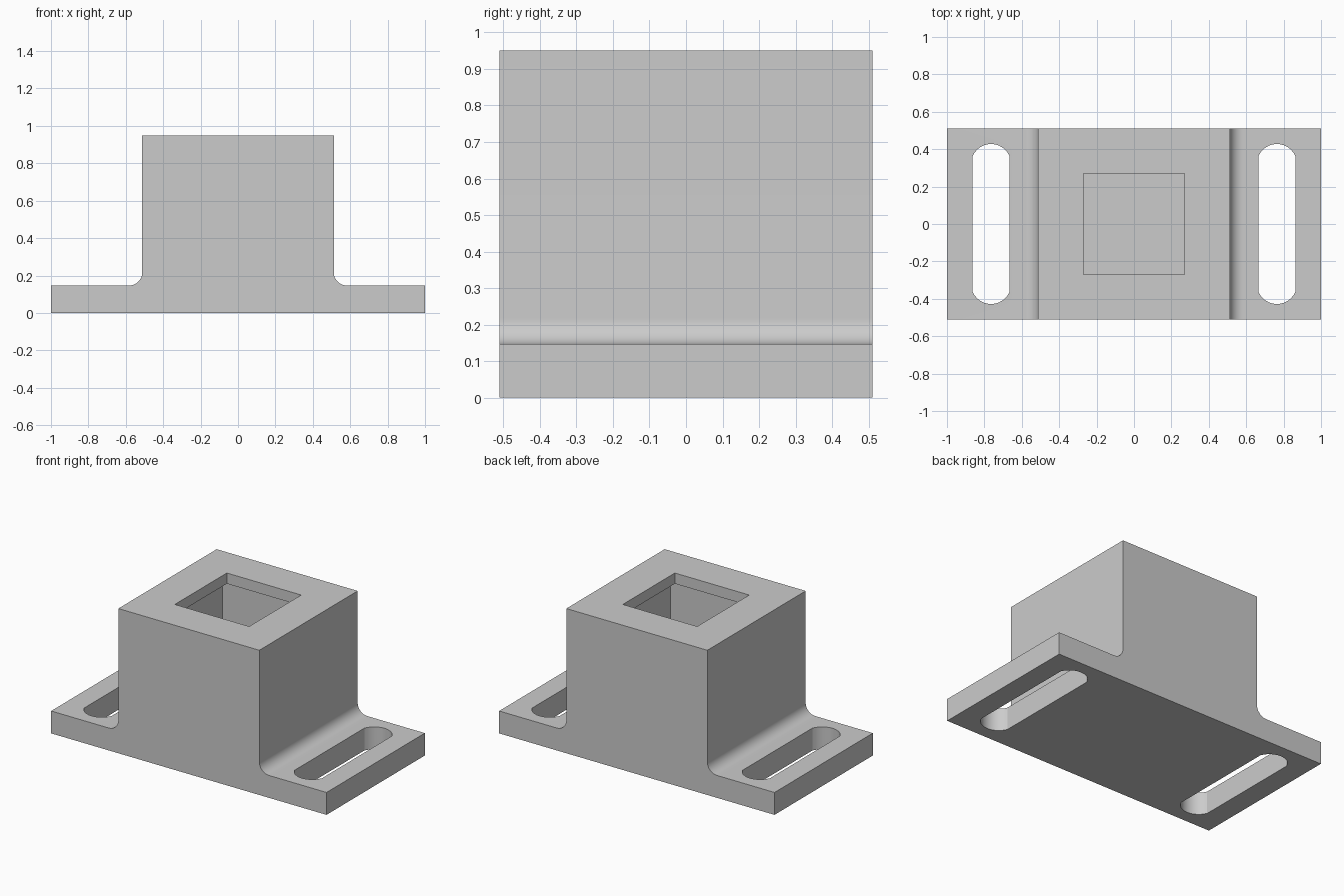
import bpy, bmesh
from math import sin, cos, pi, asin, radians

cube = bpy.data.objects.get("Cube")
if cube:
    bpy.data.objects.remove(cube, do_unlink=True)

DEPTH, BASE, TOP = 0.51, 0.147, 0.95      # half depth, flange height, full height
BLOCK, FILLET = 0.512, 0.07               # block half width, fillet radius
MOUTH, CAVITY, LIP = 0.27, 0.37, 0.07     # half widths of the pocket, lip thickness

grey = bpy.data.materials.new("plain grey")
grey.use_nodes = True
grey.diffuse_color = (0.6, 0.6, 0.6, 1)
grey.node_tree.nodes["Principled BSDF"].inputs["Base Color"].default_value = grey.diffuse_color


def prism(name, points, offset):
    """Extrude a closed outline of 3D points by an offset."""
    bm = bmesh.new()
    face = bm.faces.new([bm.verts.new(p) for p in points])
    ext = bmesh.ops.extrude_face_region(bm, geom=[face])
    verts = [g for g in ext["geom"] if isinstance(g, bmesh.types.BMVert)]
    bmesh.ops.translate(bm, verts=verts, vec=offset)
    bmesh.ops.recalc_face_normals(bm, faces=bm.faces)
    mesh = bpy.data.meshes.new(name)
    bm.to_mesh(mesh)
    bm.free()
    mesh.materials.append(grey)
    obj = bpy.data.objects.new(name, mesh)
    bpy.context.collection.objects.link(obj)
    return obj


def square_cutter(name, half, low, high):
    corners = [(-half, -half, low), (half, -half, low), (half, half, low), (-half, half, low)]
    return prism(name, corners, (0, 0, high - low))


def slot_cutter(name, cx, half=0.099, radius=0.107, reach=0.428, steps=12):
    # Straight sides with slightly shallow round ends
    spread = asin(half / radius)
    arc = [spread - 2 * spread * i / steps for i in range(steps + 1)]
    cy = reach - radius
    end = [(radius * sin(a), cy + radius * cos(a)) for a in arc]
    outline = end + [(-x, -y) for x, y in end]
    return prism(name, [(cx + x, y, -0.1) for x, y in outline], (0, 0, 0.5))


# Body: block with side flanges and concave fillets
cx, cz = BLOCK + FILLET, BASE + FILLET
arc = [(cx - FILLET * sin(t), cz - FILLET * cos(t))
       for t in (pi / 2 * i / 12 for i in range(13))]
right = [(1, 0), (1, BASE)] + arc + [(BLOCK, TOP)]
profile = right + [(-x, z) for x, z in reversed(right)]
body = prism("mounting_block", [(x, -DEPTH, z) for x, z in profile], (0, 2 * DEPTH, 0))

# Slots, pocket mouth and wider cavity below the lip
cutters = [
    slot_cutter("left_slot_cutter", 0.764),
    slot_cutter("right_slot_cutter", -0.764),
    square_cutter("pocket_mouth_cutter", MOUTH, TOP - LIP - 0.1, TOP + 0.1),
    square_cutter("pocket_cavity_cutter", CAVITY, BASE, TOP - LIP),
]

bpy.ops.object.select_all(action='DESELECT')
bpy.context.view_layer.objects.active = body
body.select_set(True)
for cutter in cutters:
    mod = body.modifiers.new(cutter.name, 'BOOLEAN')
    mod.operation = 'DIFFERENCE'
    mod.solver = 'EXACT'
    mod.object = cutter
    bpy.ops.object.modifier_apply(modifier=mod.name)
    bpy.data.objects.remove(cutter, do_unlink=True)

bpy.ops.object.shade_smooth_by_angle(angle=radians(20))
